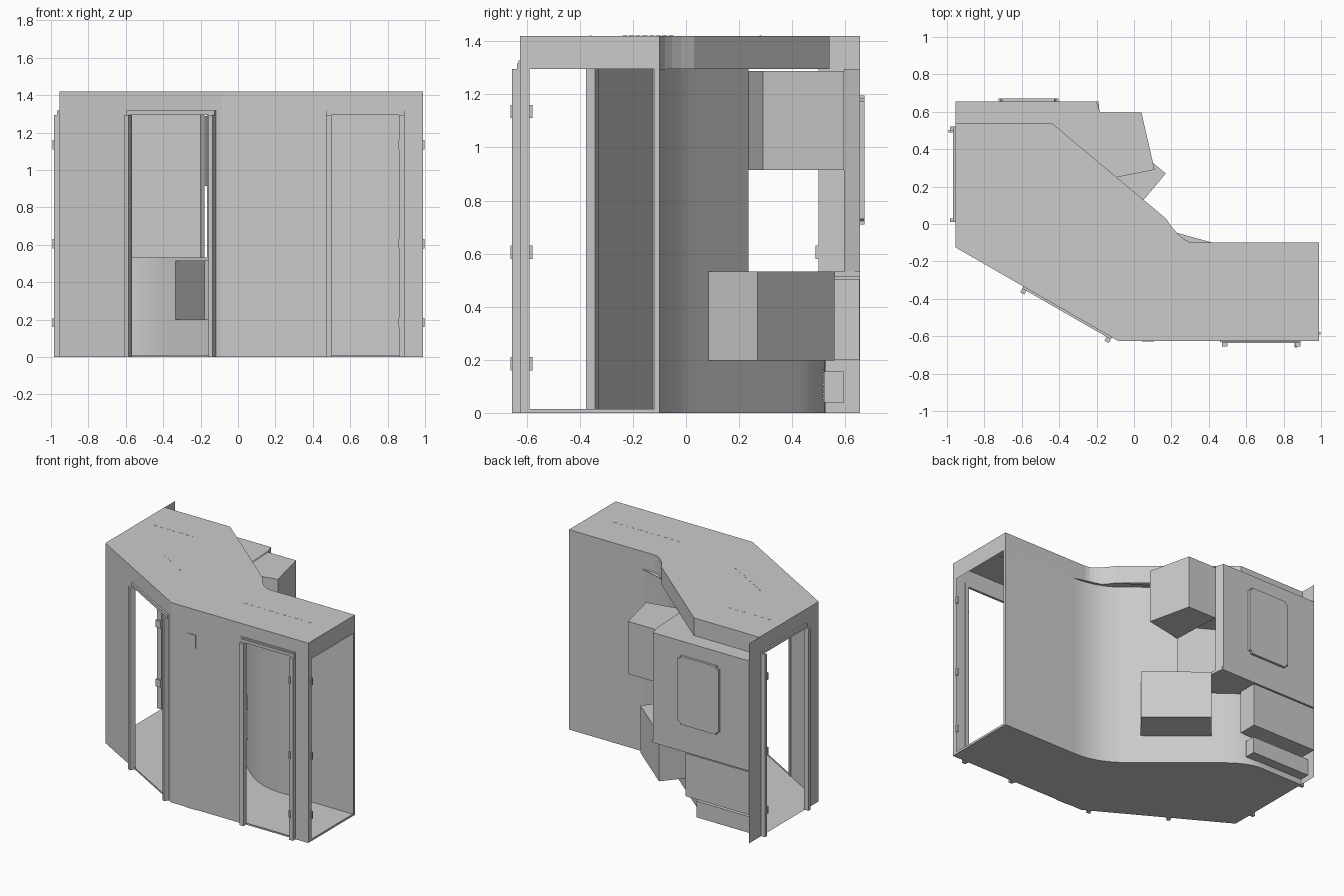
import bpy, bmesh, math
from mathutils import Vector

if "Cube" in bpy.data.objects:
    bpy.data.objects.remove(bpy.data.objects["Cube"])

mat = bpy.data.materials.new("plain_grey")
mat.diffuse_color = (0.6, 0.6, 0.6, 1)
mat.use_nodes = True
mat.node_tree.nodes["Principled BSDF"].inputs["Base Color"].default_value = mat.diffuse_color
H, D = 1.42, 1.295          # roof height, door / band height


def finish(name, bm, smooth=False):
    me = bpy.data.meshes.new(name)
    bm.to_mesh(me)
    bm.free()
    me.materials.append(mat)
    if smooth:
        for p in me.polygons:
            p.use_smooth = True
    ob = bpy.data.objects.new(name, me)
    bpy.context.collection.objects.link(ob)
    return ob


def wall(name, pts, z0, z1, smooth=False):
    """upright sheet following a plan path"""
    bm = bmesh.new()
    lo = [bm.verts.new((x, y, z0)) for x, y in pts]
    hi = [bm.verts.new((x, y, z1)) for x, y in pts]
    for i in range(len(pts) - 1):
        bm.faces.new((lo[i], lo[i + 1], hi[i + 1], hi[i]))
    return finish(name, bm, smooth)


def slab(name, pts, z, up=True):
    """flat sheet from a plan outline"""
    bm = bmesh.new()
    f = bm.faces.new([bm.verts.new((x, y, z)) for x, y in pts])
    f.normal_update()
    if (f.normal.z > 0) != up:
        f.normal_flip()
    return finish(name, bm)


def prism(name, pts, z0, z1):
    bm = bmesh.new()
    f = bm.faces.new([bm.verts.new((x, y, z0)) for x, y in pts])
    r = bmesh.ops.extrude_face_region(bm, geom=[f])
    bmesh.ops.translate(bm, vec=(0, 0, z1 - z0),
                        verts=[v for v in r["geom"] if isinstance(v, bmesh.types.BMVert)])
    bmesh.ops.recalc_face_normals(bm, faces=bm.faces)
    return finish(name, bm)


def along(p, q, s, out=0.0):
    """point s units along p->q, moved outward (to the right of travel)"""
    p, q = Vector(p), Vector(q)
    d = (q - p).normalized()
    r = p + d * s + Vector((d.y, -d.x)) * out
    return (r.x, r.y)


def bar(name, p, q, a, b, z0, z1, o0, o1):
    prism(name, [along(p, q, a, o0), along(p, q, b, o0), along(p, q, b, o1), along(p, q, a, o1)], z0, z1)


def door_wall(name, p, q, a, b, rim=0.03, depth=0.03, sill=0.012, hinge=None):
    """wall from p to q with a doorway between a and b, framed outside"""
    L = (Vector(q) - Vector(p)).length
    bm = bmesh.new()
    for s0, s1, z0, z1 in ((0, a, 0, D), (b, L, 0, D), (0, L, D, H), (a, b, 0, sill)):
        c = [(s0, z0), (s1, z0), (s1, z1), (s0, z1)]
        bm.faces.new([bm.verts.new((*along(p, q, s), z)) for s, z in c])
    finish(name + "_wall", bm)
    if rim:
        bar(name + "_jamb_1", p, q, a - rim, a, 0, D, -0.005, depth)
        bar(name + "_jamb_2", p, q, b, b + rim, 0, D, -0.005, depth)
        bar(name + "_head", p, q, a - rim, b + rim, D, D + 0.022, -0.005, 0.012)
    if hinge is not None:
        for i, z in enumerate((0.18, 0.6, 1.13)):
            bar(f"{name}_hinge_{i}", p, q, hinge - 0.007, hinge + 0.007, z - 0.02, z + 0.03, -0.006, depth + 0.006)


def bez(a, c, b, n=10):
    a, c, b = Vector(a), Vector(c), Vector(b)
    return [tuple(a * (1 - t) ** 2 + c * 2 * t * (1 - t) + b * t * t) for t in [i / n for i in range(n + 1)]]


# plan corners
A, B, C, E = (-0.955, -0.125), (-0.085, -0.625), (0.99, -0.625), (0.99, -0.1)
F = (-0.955, 0.655)

# curved rear wall path: right part, then diagonal, then left part
right_path = [E] + bez((0.42, -0.1), (0.24, -0.1), (0.1, 0.014))
box_a, niche, box_b = (0.015, 0.085), (-0.165, 0.235), (-0.335, 0.375)
left_path = bez((-0.38, 0.412), (-0.515, 0.525), (-0.62, 0.525)) + [(-0.955, 0.525)]
full = right_path + [box_a, niche, box_b] + left_path

# rear roof edge
edge = [E] + bez((0.32, -0.1), (0.255, -0.1), (0.17, 0.03), 5) + [(-0.44, 0.54), (-0.955, 0.54)]

# floor, roof and rear shell
slab("floor", [A, B, C] + full, 0, False)
slab("roof", [A, B, C] + edge, H)
wall("rear_roof_band", edge, D, H)
wall("rear_skirting", full, 0, 0.2, True)
wall("rear_wall_low_right", right_path + [box_a], 0.2, 0.53, True)
wall("rear_wall_low_left", [box_b] + left_path, 0.2, 0.53, True)
wall("rear_wall_high", right_path + [box_a, niche], 0.53, D, True)

# soffit between roof edge and curved wall, and niche ceiling
slab("rear_soffit", edge[1:7] + [niche, box_a] + right_path[:0:-1], D, False)
slab("niche_ceiling", [niche, (-0.165, 0.31), (-0.18, 0.595), (-0.2, 0.655), F] + left_path[::-1] + [box_b], D)

# niche: rear wall with bent return, counter, screen
wall("niche_rear_wall", [(-0.18, 0.595), (-0.2, 0.655), F], 0.53, D)
prism("counter", [box_a, (0.17, 0.27), (-0.18, 0.56), (-0.19, 0.655), F] + left_path[::-1] + [box_b], 0.513, 0.532)
bm = bmesh.new()
bmesh.ops.create_cube(bm, size=1)
bmesh.ops.scale(bm, vec=(0.32, 0.02, 0.485), verts=bm.verts)
bmesh.ops.translate(bm, vec=(-0.565, 0.662, 0.953), verts=bm.verts)
bmesh.ops.bevel(bm, geom=[e for e in bm.edges if abs(e.verts[0].co.y - e.verts[1].co.y) > 0.01],
                offset=0.02, segments=3, affect='EDGES')
finish("screen_panel", bm)

# cabinets
cab = [box_a, (0.17, 0.27), (-0.18, 0.56), box_b]
wall("lower_cabinet_sides", cab, 0.197, 0.515)
slab("lower_cabinet_bottom", cab, 0.197, False)
prism("upper_cabinet", [niche, (0.11, 0.29), (0.04, 0.595), (-0.18, 0.595)], 0.915, 1.288)
prism("left_cabinet", [(-0.955, 0.52), (-0.455, 0.52), (-0.455, 0.653), (-0.955, 0.653)], 0.2, 0.505)
prism("left_base_box", [(-0.955, 0.52), (-0.5, 0.52), (-0.5, 0.595), (-0.955, 0.595)], 0.04, 0.155)
for i in range(7):   # vent slats inside
    prism(f"vent_slat_{i}", [(-0.9, 0.515), (-0.51, 0.515), (-0.51, 0.52), (-0.9, 0.52)],
          0.05 + i * 0.018, 0.058 + i * 0.018)

# walls with doorways
door_wall("diagonal_door", A, B, 0.445, 0.94, 0.025, 0.035)
door_wall("front_door", B, C, 0.585, 0.945, 0.03, 0.03, hinge=0.95)
door_wall("right_end_door", C, E, 0.035, 0.505, 0, 0, 0.015, hinge=0.04)
door_wall("left_end_door", F, A, 0.155, 0.625, 0.02, 0.03, 0.0, hinge=0.16)

# front door thin outer casing
bar("front_door_casing_top", B, C, 0.545, 0.975, 1.318, 1.328, 0, 0.006)
bar("front_door_casing_left", B, C, 0.545, 0.553, 0, 1.328, 0, 0.006)
bar("front_door_casing_right", B, C, 0.967, 0.975, 0, 1.328, 0, 0.006)

# small front plates: control panel and arched hatch
prism("control_panel", [(0.043, -0.629), (0.107, -0.629), (0.107, -0.62), (0.043, -0.62)], 1.145, 1.24)
bm = bmesh.new()
arch = [(0.03, 0), (0.12, 0)] + [(0.075 + 0.045 * math.cos(t * math.pi / 8),
                                  0.06 + 0.045 * math.sin(t * math.pi / 8)) for t in range(9)]
bm.faces.new([bm.verts.new((x, -0.629, z)) for x, z in arch])
finish("arched_hatch", bm)

# dashed lamp rows on the roof
for r, (p, q) in enumerate((((0.3, -0.36), (0.86, -0.36)), ((-0.55, -0.05), (-0.2, -0.25)), ((-0.86, 0.28), (-0.5, 0.28)))):
    L = (Vector(q) - Vector(p)).length
    for i in range(int(L / 0.05)):
        bar(f"roof_lamp_{r}_{i}", p, q, i * 0.05, i * 0.05 + 0.025, H - 0.002, H + 0.001, -0.004, 0.004)
